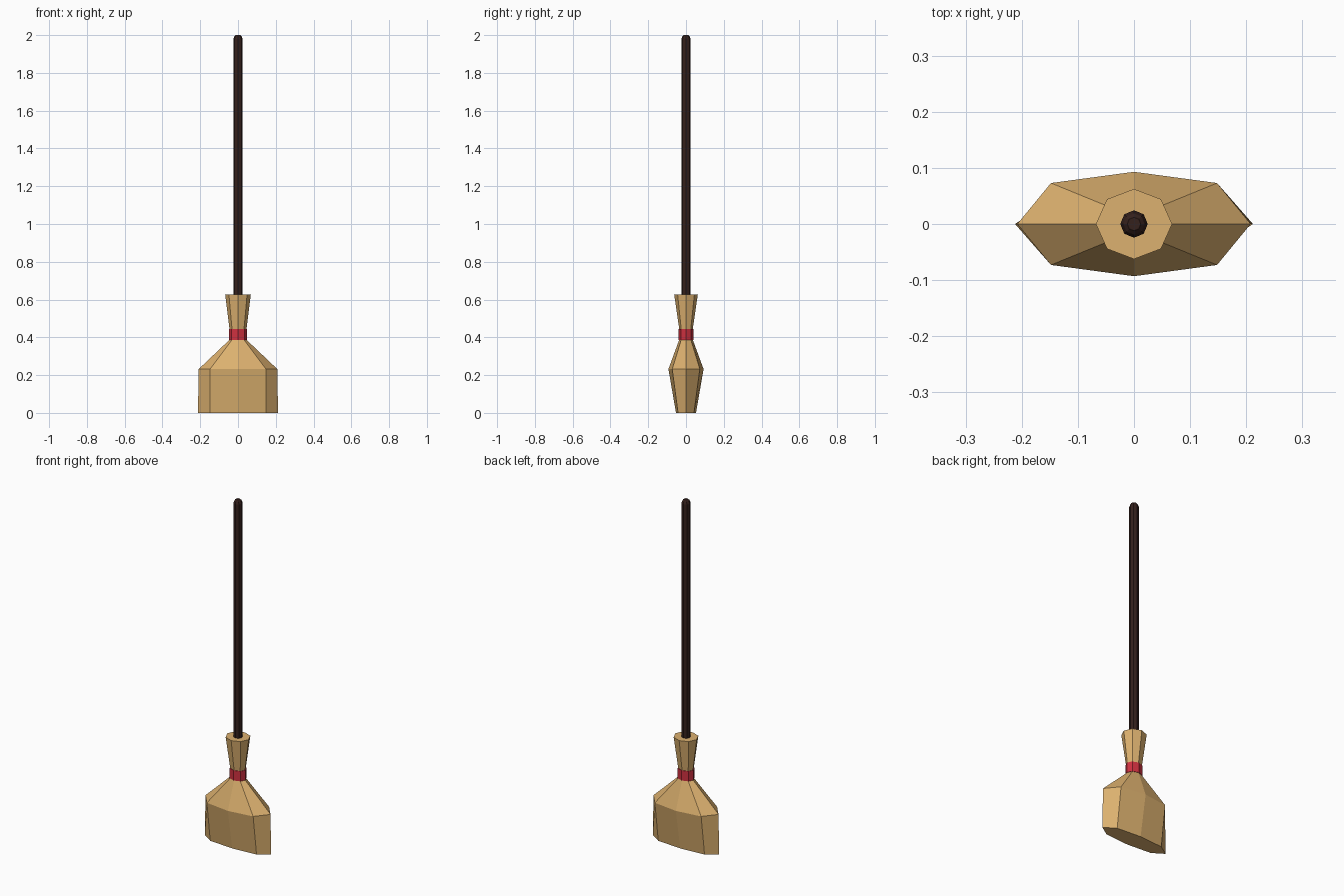
import bpy, bmesh, math

if "Cube" in bpy.data.objects:
    bpy.data.objects.remove(bpy.data.objects["Cube"])


def material(name, rgb):
    m = bpy.data.materials.new(name)
    m.diffuse_color = (*rgb, 1)
    m.use_nodes = True
    m.node_tree.nodes["Principled BSDF"].inputs["Base Color"].default_value = m.diffuse_color
    return m


def loft(name, rings, mat):
    """Eight-sided loft; each ring is (z, half x, half y, diagonal x, diagonal y)."""
    bm = bmesh.new()
    loops = []
    for z, rx, ry, dx, dy in rings:
        pts = [(rx, 0), (dx, dy), (0, ry), (-dx, dy),
               (-rx, 0), (-dx, -dy), (0, -ry), (dx, -dy)]
        loops.append([bm.verts.new((x, y, z)) for x, y in pts])
    for a, b in zip(loops, loops[1:]):
        for i in range(8):
            j = (i + 1) % 8
            bm.faces.new((a[i], a[j], b[j], b[i]))
    bm.faces.new(loops[0][::-1])
    bm.faces.new(loops[-1])
    bmesh.ops.recalc_face_normals(bm, faces=bm.faces[:])
    me = bpy.data.meshes.new(name)
    bm.to_mesh(me)
    bm.free()
    me.materials.append(mat)
    ob = bpy.data.objects.new(name, me)
    bpy.context.collection.objects.link(ob)
    return ob


def oval(z, rx, ry):
    c = math.sqrt(0.5)
    return (z, rx, ry, rx * c, ry * c)


straw = material("straw", (0.72, 0.44, 0.16))
red = material("red_cord", (0.62, 0.03, 0.05))
wood = material("dark_wood", (0.035, 0.015, 0.012))

# Straw head: flat skirt, pinched neck, flared collar
loft("bristles", [
    (0.0, 0.212, 0.053, 0.148, 0.042),
    (0.232, 0.208, 0.093, 0.148, 0.073),
    oval(0.387, 0.045, 0.036),
    oval(0.445, 0.045, 0.036),
    oval(0.627, 0.068, 0.0625),
], straw)

# Cord wrapped round the neck
loft("binding", [oval(0.387, 0.048, 0.039), oval(0.445, 0.048, 0.039)], red)

# Handle with a rounded tip
loft("handle", [
    oval(0.60, 0.0245, 0.0245),
    oval(1.98, 0.0245, 0.0245),
    oval(1.994, 0.019, 0.019),
    oval(2.0, 0.012, 0.012),
], wood)
